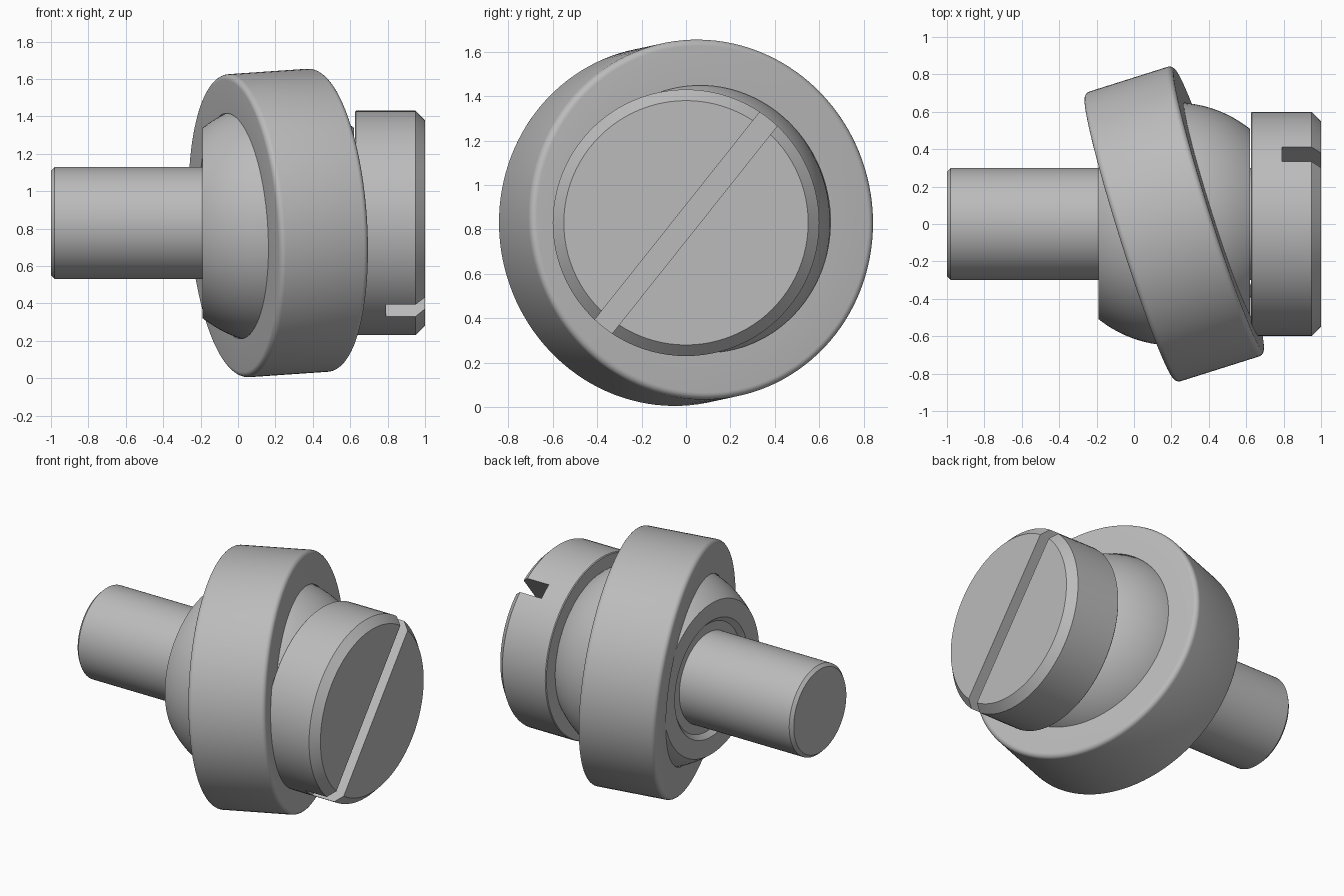
import bpy, bmesh, math
from mathutils import Vector, Matrix

default = bpy.data.objects.get("Cube")
if default:
    bpy.data.objects.remove(default, do_unlink=True)

steel = bpy.data.materials.new("grey steel")
steel.use_nodes = True
grey = (0.5, 0.5, 0.5, 1)
steel.diffuse_color = grey
steel.node_tree.nodes["Principled BSDF"].inputs["Base Color"].default_value = grey

AXIS_Z = 0.83
BALL_X = 0.215
BALL_R = 0.65


def lathe(name, profile, steps=96, closed=False):
    """Turn a profile of (x, radius) points around the x axis."""
    bm = bmesh.new()
    rows = []
    for i in range(steps):
        a = math.tau * i / steps
        rows.append([bm.verts.new((x, r * math.cos(a), r * math.sin(a)))
                     for x, r in profile])
    n = len(profile)
    for i in range(steps):
        p, q = rows[i], rows[(i + 1) % steps]
        for j in range(n if closed else n - 1):
            k = (j + 1) % n
            bm.faces.new((p[j], p[k], q[k], q[j]))
    bmesh.ops.remove_doubles(bm, verts=bm.verts, dist=1e-5)
    bmesh.ops.recalc_face_normals(bm, faces=bm.faces)
    mesh = bpy.data.meshes.new(name)
    bm.to_mesh(mesh)
    bm.free()
    mesh.materials.append(steel)
    obj = bpy.data.objects.new(name, mesh)
    bpy.context.collection.objects.link(obj)
    return obj


def select(obj):
    bpy.ops.object.select_all(action='DESELECT')
    obj.select_set(True)
    bpy.context.view_layer.objects.active = obj


def arc(half, radius, steps=28):
    """Spherical profile between -half and +half along the axis."""
    xs = [half * (2 * i / steps - 1) for i in range(steps + 1)]
    return [(x, math.sqrt(radius * radius - x * x)) for x in xs]


# Pin: shaft with a broad chamfered head
pin = lathe("slotted_pin", [
    (-1, 0), (-1, 0.28), (-0.98, 0.3), (0.625, 0.3), (0.625, 0.595),
    (0.63, 0.6), (0.95, 0.6), (1, 0.55), (1, 0)])
pin.location.z = AXIS_Z

# Screwdriver slot across the head
bpy.ops.mesh.primitive_cube_add(size=1)
cutter = bpy.context.object
cutter.name = "slot_cutter"
cutter.hide_render = True
cutter.matrix_world = (Matrix.Translation((0.99, 0, AXIS_Z))
                       @ Matrix.Rotation(math.radians(51.5), 4, 'X')
                       @ Matrix.Diagonal((0.4, 1.6, 0.1, 1)))
cutter.data.materials.append(steel)
cut = pin.modifiers.new("slot", 'BOOLEAN')
cut.object = cutter
cut.solver = 'EXACT'
select(pin)
bpy.ops.object.modifier_apply(modifier=cut.name)
bpy.data.objects.remove(cutter, do_unlink=True)

# Ball: truncated sphere with a chamfered bore around the shaft
half = 0.405
ball = lathe("ball", arc(half, BALL_R) + [
    (half, 0.39), (half - 0.03, 0.36), (half - 0.03, 0.29),
    (0.03 - half, 0.29), (0.03 - half, 0.36), (-half, 0.39)], closed=True)
ball.location = (BALL_X, 0, AXIS_Z)

# Outer ring: spherical bore, rounded rims, tilted on the ball
w, outer, fillet = 0.25, 0.812, 0.03
rim = [(w - fillet * (1 - math.cos(a)), outer - fillet * (1 - math.sin(a)))
       for a in [math.pi / 2 * i / 6 for i in range(7)]]
ring = lathe("outer_ring", arc(w, BALL_R + 0.003) + rim
             + [(-x, r) for x, r in reversed(rim)], steps=128, closed=True)
ring.location = (BALL_X, 0, AXIS_Z)
tilt = Vector((0.95, 0.3, 0.065)).normalized()
ring.rotation_mode = 'QUATERNION'
ring.rotation_quaternion = Vector((1, 0, 0)).rotation_difference(tilt)

for obj in (pin, ball, ring):
    select(obj)
    bpy.ops.object.shade_smooth_by_angle(angle=math.radians(30))
